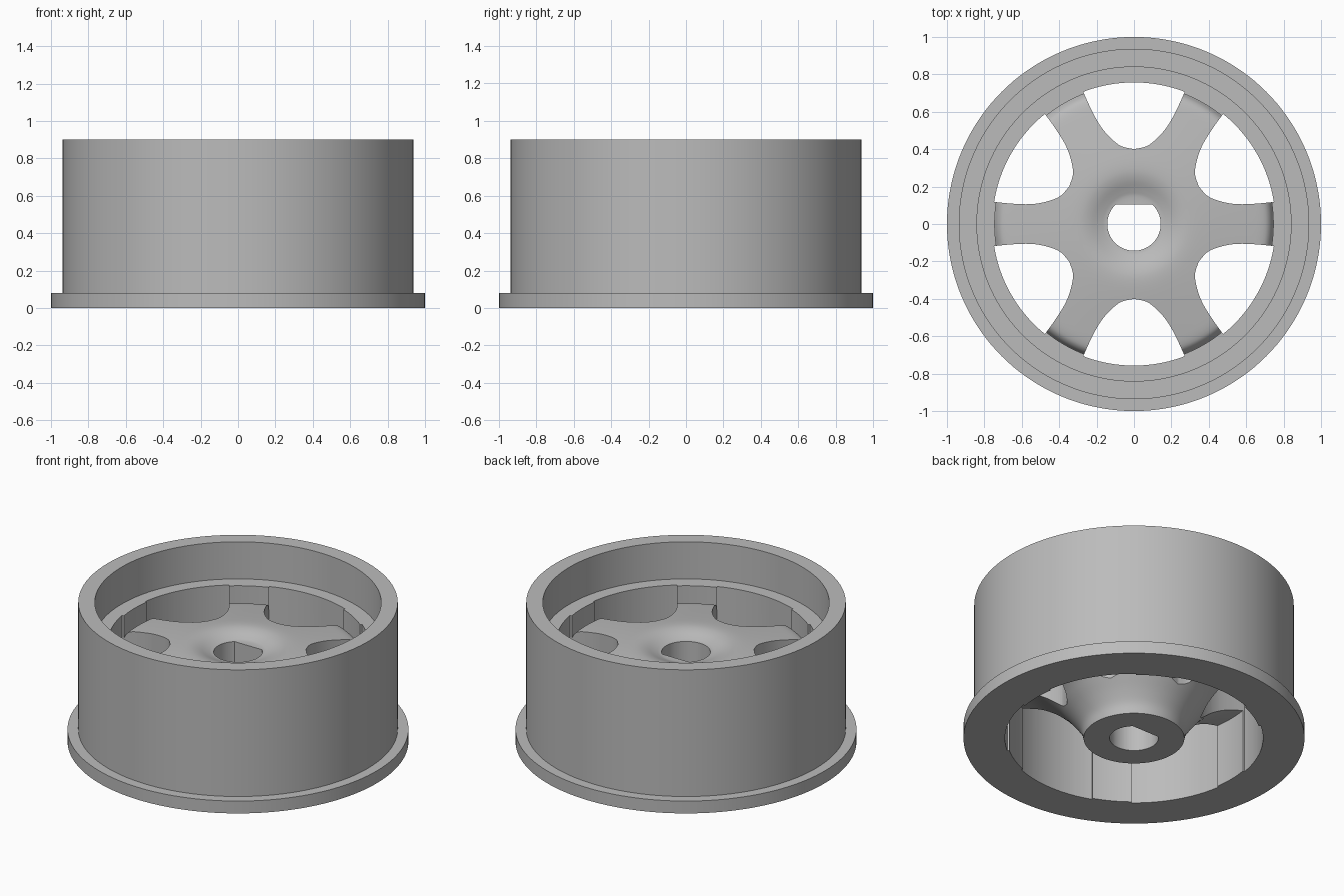
import bpy, bmesh, math
from mathutils import Vector

if "Cube" in bpy.data.objects:
    bpy.data.objects.remove(bpy.data.objects["Cube"])

SEGMENTS = 144


def smooth(points, steps=5):
    """Catmull-Rom curve through 2D points."""
    p = [Vector(q) for q in points]
    p = [2 * p[0] - p[1]] + p + [2 * p[-1] - p[-2]]
    out = []
    for a, b, c, d in zip(p, p[1:], p[2:], p[3:]):
        for i in range(steps):
            t = i / steps
            out.append(0.5 * (2 * b + (c - a) * t + (2 * a - 5 * b + 4 * c - d) * t * t
                              + (3 * b - a - 3 * c + d) * t ** 3))
    return [tuple(v) for v in out] + [tuple(points[-1])]


def finish(bm, name):
    bmesh.ops.recalc_face_normals(bm, faces=bm.faces)
    mesh = bpy.data.meshes.new(name)
    bm.to_mesh(mesh)
    bm.free()
    obj = bpy.data.objects.new(name, mesh)
    bpy.context.collection.objects.link(obj)
    return obj


def revolve(name, profile):
    """Closed (radius, z) outline turned around the z axis."""
    bm = bmesh.new()
    rings = []
    for i in range(SEGMENTS):
        a = 2 * math.pi * i / SEGMENTS
        rings.append([bm.verts.new((r * math.cos(a), r * math.sin(a), z)) for r, z in profile])
    n = len(profile)
    for i in range(SEGMENTS):
        a, b = rings[i], rings[(i + 1) % SEGMENTS]
        for j in range(n):
            k = (j + 1) % n
            bm.faces.new((a[j], b[j], b[k], a[k]))
    return finish(bm, name)


def add_prism(bm, outline, z0=-0.2, z1=1.2):
    low = [bm.verts.new((x, y, z0)) for x, y in outline]
    high = [bm.verts.new((x, y, z1)) for x, y in outline]
    bm.faces.new(low[::-1])
    bm.faces.new(high)
    for i in range(len(low)):
        j = (i + 1) % len(low)
        bm.faces.new((low[i], low[j], high[j], high[i]))


# Wheel section: flared hub underside, bore wall, flange, barrel, ledge, domed spoke top
under = smooth([(0.295, 0), (0.31, 0.06), (0.35, 0.125), (0.40, 0.19), (0.45, 0.25),
                (0.53, 0.32), (0.63, 0.375), (0.745, 0.41)], 4)
top = smooth([(0.745, 0.515), (0.725, 0.55), (0.69, 0.57), (0.60, 0.585), (0.40, 0.612),
              (0.30, 0.62), (0.24, 0.612), (0.18, 0.59), (0.14, 0.58), (0.05, 0.58)], 4)
shell = [(0.745, 0), (1, 0), (1, 0.08), (0.937, 0.08), (0.937, 0.9), (0.84, 0.9),
         (0.84, 0.66), (0.745, 0.66)]
wheel = revolve("wheel_rim_and_spokes", [(0.05, 0)] + under + shell + top)

# Six rounded windows between the spokes
bm = bmesh.new()
side = smooth([(0, 0.40), (0.07, 0.417), (0.13, 0.465), (0.18, 0.525), (0.225, 0.605),
               (0.272, 0.707)])
corner = math.atan2(0.707, 0.272)
arc = [corner + (math.pi - 2 * corner) * i / 24 for i in range(25)]
window = side[:-1] + [(0.757 * math.cos(a), 0.757 * math.sin(a)) for a in arc]
window += [(-x, y) for x, y in side[-2:0:-1]]
for k in range(6):
    c, s = math.cos(k * math.pi / 3), math.sin(k * math.pi / 3)
    add_prism(bm, [(x * c - y * s, x * s + y * c) for x, y in window])

# Axle hole with one flat side
flat = math.asin(0.105 / 0.143)
sweep = [math.pi - flat + (math.pi + 2 * flat) * i / 48 for i in range(49)]
add_prism(bm, [(0.143 * math.cos(a), 0.143 * math.sin(a)) for a in sweep])
cutter = finish(bm, "hole_cutter")
cutter.hide_render = True

# Cut the holes and bake the result
mod = wheel.modifiers.new("holes", 'BOOLEAN')
mod.object = cutter
mod.operation = 'DIFFERENCE'
mod.solver = 'EXACT'
bpy.context.view_layer.update()
baked = bpy.data.meshes.new_from_object(wheel.evaluated_get(bpy.context.evaluated_depsgraph_get()))
wheel.modifiers.clear()
wheel.data = baked
bpy.data.objects.remove(cutter)

# Grey finish and smooth shading with crisp edges
grey = bpy.data.materials.new("light_grey")
grey.diffuse_color = (0.5, 0.5, 0.5, 1)
grey.use_nodes = True
grey.node_tree.nodes["Principled BSDF"].inputs["Base Color"].default_value = grey.diffuse_color
wheel.data.materials.clear()
wheel.data.materials.append(grey)
bpy.ops.object.select_all(action='DESELECT')
wheel.select_set(True)
bpy.context.view_layer.objects.active = wheel
bpy.ops.object.shade_smooth_by_angle(angle=math.radians(30))
